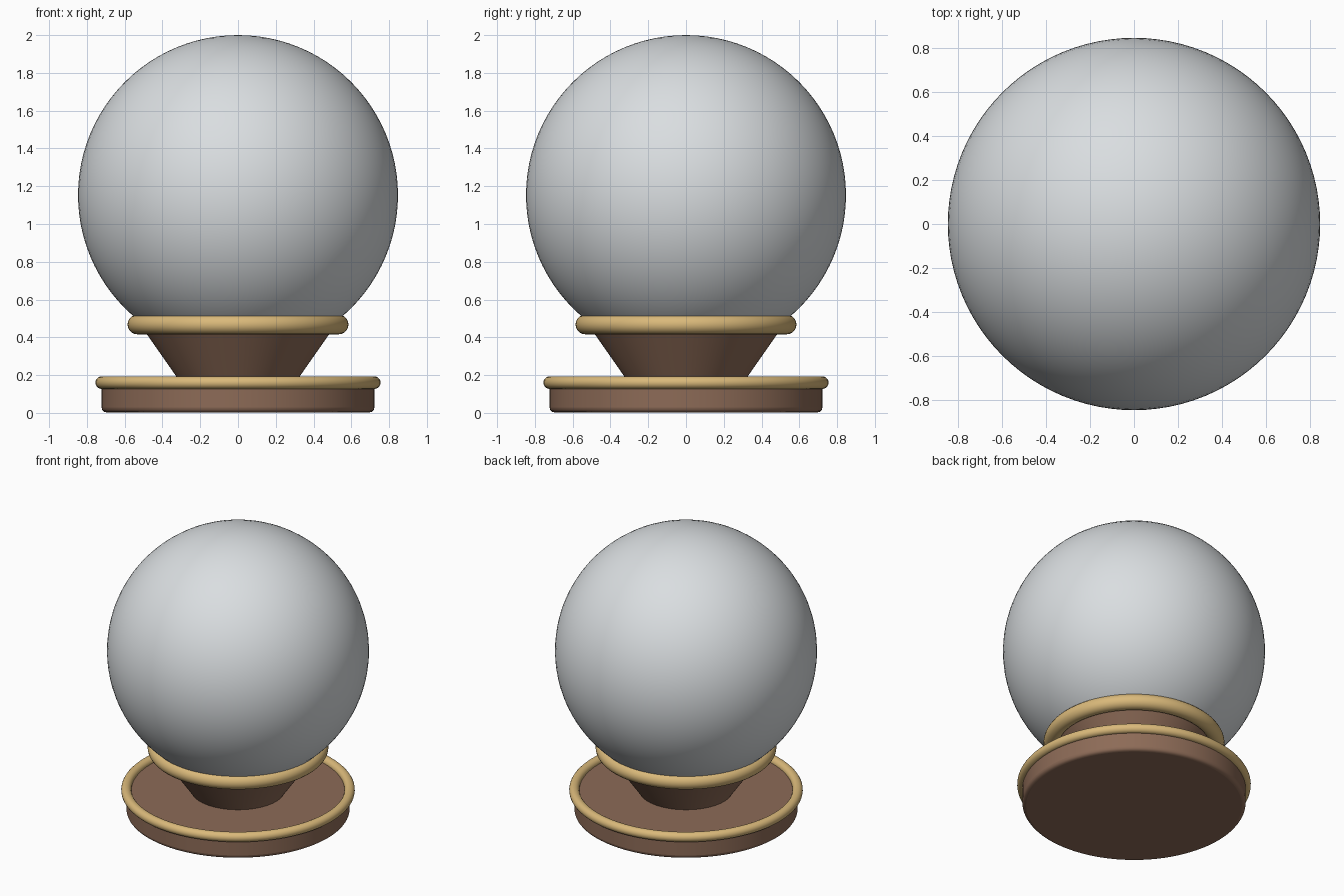
import bpy, math

if "Cube" in bpy.data.objects:
    bpy.data.objects.remove(bpy.data.objects["Cube"])


def material(name, rgb):
    m = bpy.data.materials.new(name)
    m.diffuse_color = (*rgb, 1)
    m.use_nodes = True
    m.node_tree.nodes["Principled BSDF"].inputs["Base Color"].default_value = m.diffuse_color
    return m


GLASS = material("pale grey glass", (0.70, 0.73, 0.75))
WOOD = material("brown wood", (0.266, 0.147, 0.095))
GOLD = material("soft gold", (0.70, 0.485, 0.195))


def finish(name, mat, angle=40):
    ob = bpy.context.object
    ob.name = name
    ob.data.materials.append(mat)
    bpy.ops.object.shade_smooth_by_angle(angle=math.radians(angle))
    return ob


def ring(name, major, minor, z):
    bpy.ops.mesh.primitive_torus_add(major_radius=major, minor_radius=minor,
                                     major_segments=96, minor_segments=20,
                                     location=(0, 0, z))
    return finish(name, GOLD)


# Round plinth with softened edges
bpy.ops.mesh.primitive_cylinder_add(vertices=96, radius=0.722, depth=0.155,
                                    location=(0, 0, 0.0825))
base = finish("base", WOOD)
bevel = base.modifiers.new("soft edge", 'BEVEL')
bevel.width = 0.025
bevel.segments = 4
bevel.limit_method = 'ANGLE'
bevel.angle_limit = math.radians(40)

# Flared neck that cradles the ball
bpy.ops.mesh.primitive_cone_add(vertices=96, radius1=0.30, radius2=0.52,
                                depth=0.315, location=(0, 0, 0.3125))
finish("neck", WOOD)

# Gold trim on the plinth and under the ball
ring("base_ring", 0.722, 0.033, 0.16)
ring("collar_ring", 0.533, 0.052, 0.468)

# Ball
bpy.ops.mesh.primitive_uv_sphere_add(segments=96, ring_count=48, radius=0.847,
                                     location=(0, 0, 1.153))
finish("ball", GLASS)

# Rest the plinth exactly on the ground
base.location.z = 0.0775 + 0.003
